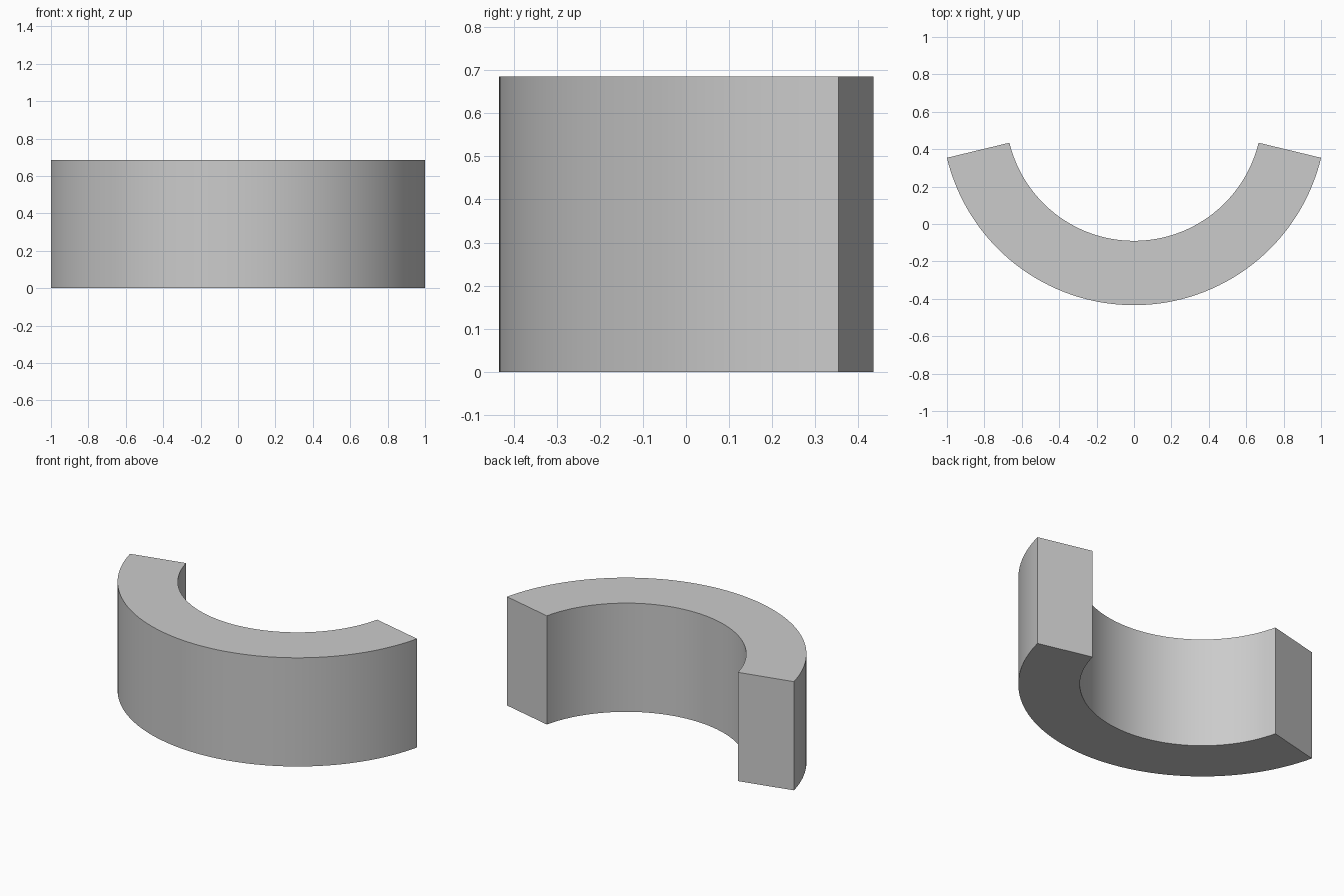
import bpy, bmesh
from math import sin, cos, pi, radians

if "Cube" in bpy.data.objects:
    bpy.data.objects.remove(bpy.data.objects["Cube"])

OUTER, INNER, HEIGHT = 1.029, 0.685, 0.685
CENTRE_Y = 0.595
END = radians(13.55)      # each end stops this far short of a half circle
SEGMENTS = 64


def arc(radius):
    """Points along the lower arc, left to right."""
    step = (pi - 2 * END) / SEGMENTS
    return [(radius * cos(pi + END + i * step),
             CENTRE_Y + radius * sin(pi + END + i * step))
            for i in range(SEGMENTS + 1)]


# Arched block: ring-section profile extruded upwards
bm = bmesh.new()
profile = arc(OUTER) + arc(INNER)[::-1]
base = bm.faces.new([bm.verts.new((x, y, 0)) for x, y in profile])
extruded = bmesh.ops.extrude_face_region(bm, geom=[base], use_keep_orig=True)
top = [v for v in extruded["geom"] if isinstance(v, bmesh.types.BMVert)]
bmesh.ops.translate(bm, verts=top, vec=(0, 0, HEIGHT))
bmesh.ops.recalc_face_normals(bm, faces=bm.faces)

mesh = bpy.data.meshes.new("curved_block")
bm.to_mesh(mesh)
bm.free()
block = bpy.data.objects.new("curved_block", mesh)
bpy.context.collection.objects.link(block)

# Smooth curved walls, sharp rims and ends
bpy.context.view_layer.objects.active = block
block.select_set(True)
bpy.ops.object.shade_smooth_by_angle(angle=radians(30))
